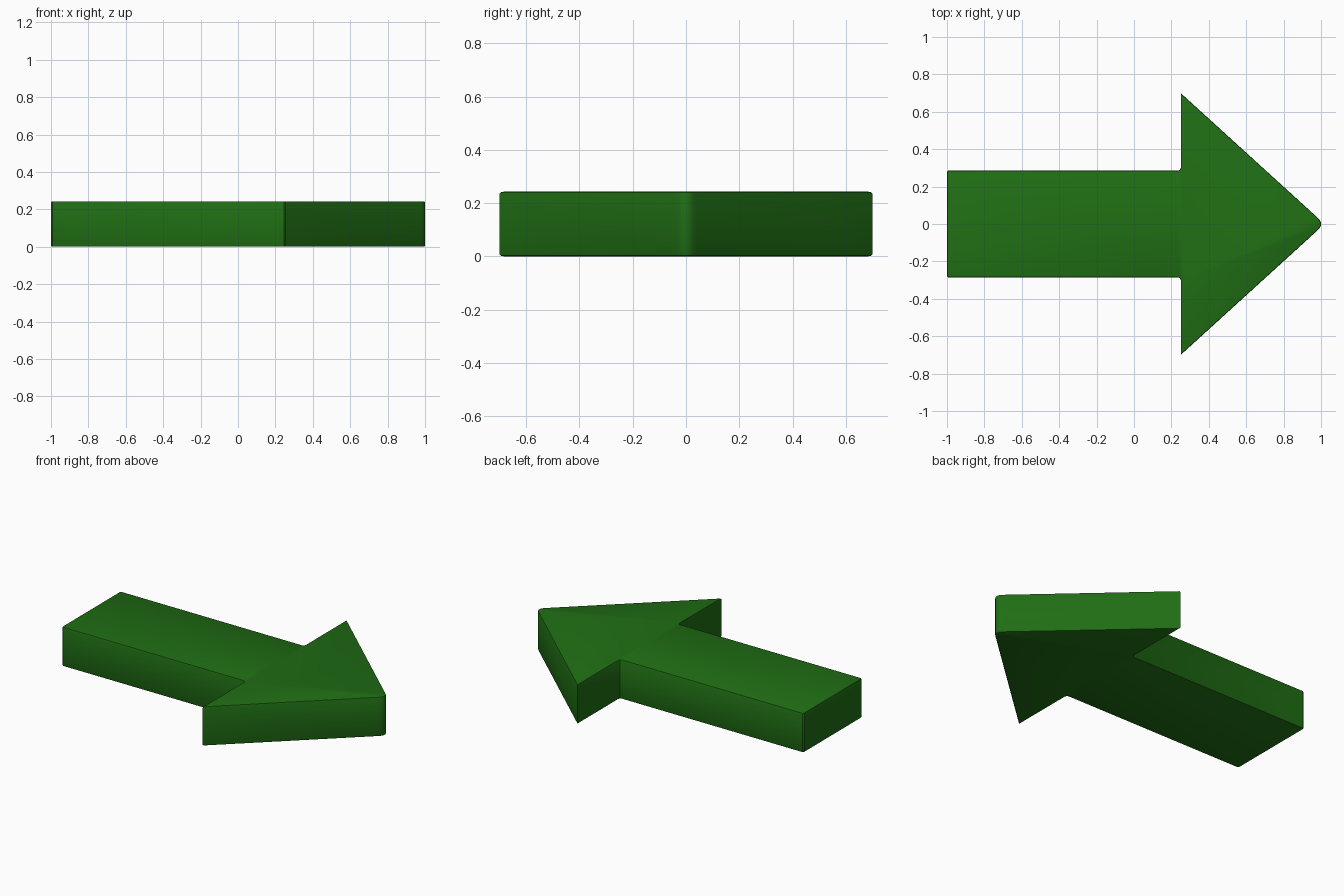
import bpy, bmesh

if "Cube" in bpy.data.objects:
    bpy.data.objects.remove(bpy.data.objects["Cube"])

HEIGHT = 0.243
BEVEL = 0.008

# Upper half of the arrow outline, tail to tip; the lower half is mirrored
half = [(-1.0, 0.278), (-0.992, 0.286), (0.236, 0.286), (0.246, 0.29), (0.25, 0.3),
        (0.25, 0.7), (0.975, 0.04), (0.991, 0.024), (1.0, 0.009)]
outline = half + [(x, -y) for x, y in reversed(half)]

# Extrude the outline into a slab
bm = bmesh.new()
base = bm.faces.new([bm.verts.new((x, y, 0)) for x, y in outline])
top = bmesh.ops.extrude_face_region(bm, geom=[base], use_keep_orig=True)
verts = [g for g in top["geom"] if isinstance(g, bmesh.types.BMVert)]
bmesh.ops.translate(bm, verts=verts, vec=(0, 0, HEIGHT))
bmesh.ops.recalc_face_normals(bm, faces=bm.faces)

# Small bevel round the top and bottom rims
rims = [e for e in bm.edges if abs(e.verts[0].co.z - e.verts[1].co.z) < 1e-5]
bmesh.ops.bevel(bm, geom=rims, offset=BEVEL, segments=2, profile=0.5,
                affect='EDGES', clamp_overlap=True)
bmesh.ops.recalc_face_normals(bm, faces=bm.faces)

mesh = bpy.data.meshes.new("arrow")
bm.to_mesh(mesh)
bm.free()
arrow = bpy.data.objects.new("arrow", mesh)
bpy.context.collection.objects.link(arrow)

# Green colour
green = bpy.data.materials.new("green")
green.diffuse_color = (0.014, 0.155, 0.007, 1)
green.use_nodes = True
green.node_tree.nodes["Principled BSDF"].inputs["Base Color"].default_value = green.diffuse_color
mesh.materials.append(green)

# Smooth the rounded rims, keep the main edges crisp
bpy.context.view_layer.objects.active = arrow
arrow.select_set(True)
bpy.ops.object.shade_smooth_by_angle(angle=0.6)
